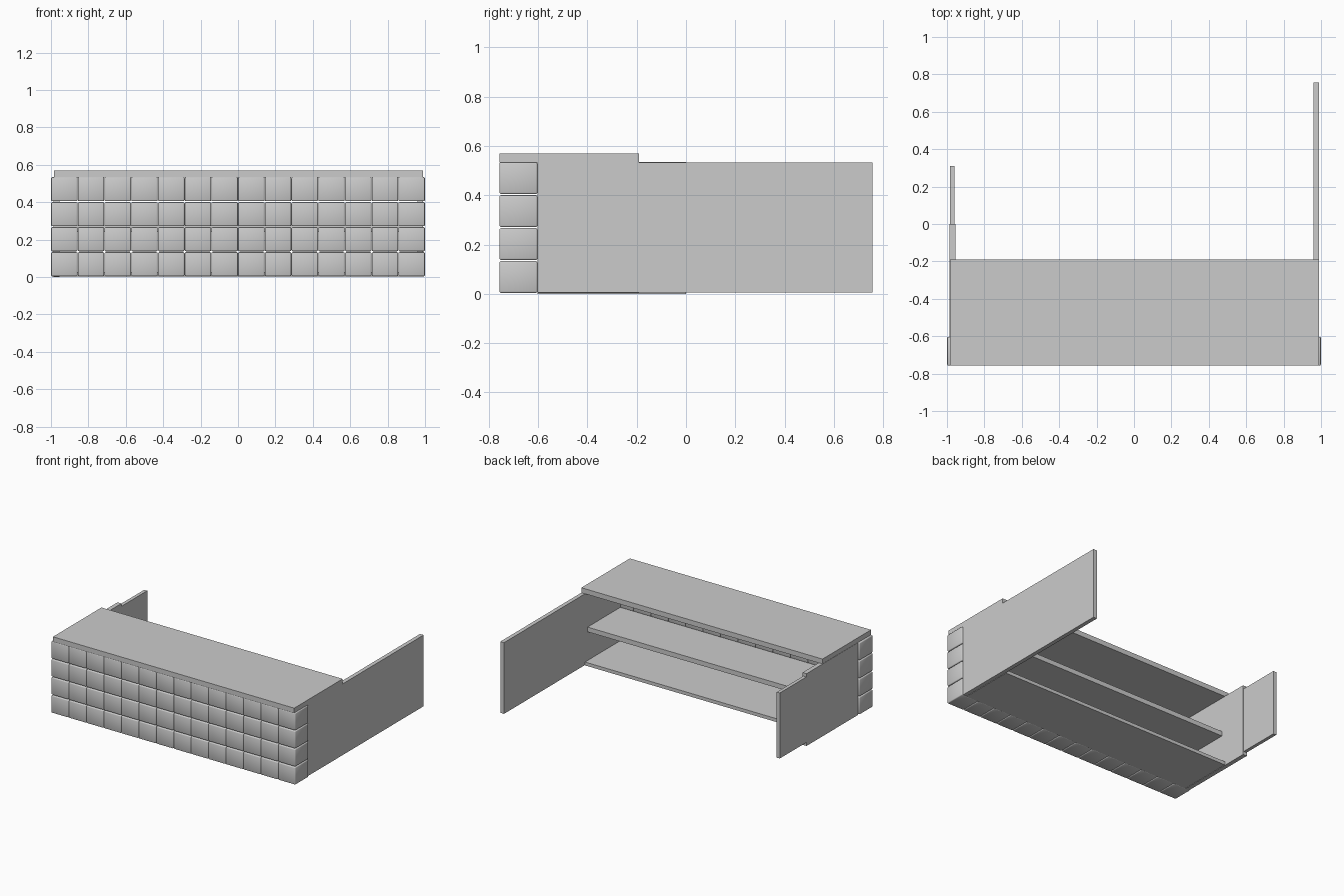
import bpy
import bmesh

if "Cube" in bpy.data.objects:
    bpy.data.objects.remove(bpy.data.objects["Cube"])


def box(name, x, y, z, bevel=0.0):
    """Box from (min, max) ranges, optionally with rounded smooth edges."""
    bm = bmesh.new()
    bmesh.ops.create_cube(bm, size=1)
    for v in bm.verts:
        for i, (lo, hi) in enumerate((x, y, z)):
            v.co[i] = lo if v.co[i] < 0 else hi
    if bevel:
        bmesh.ops.bevel(bm, geom=bm.edges[:], offset=bevel, segments=2,
                        profile=0.5, affect='EDGES')
        for f in bm.faces:
            f.smooth = True
    mesh = bpy.data.meshes.new(name)
    bm.to_mesh(mesh)
    bm.free()
    obj = bpy.data.objects.new(name, mesh)
    bpy.context.collection.objects.link(obj)
    return obj


# Front cladding: 14 x 4 padded tiles
COLS, ROWS = 14, 4
tile_w, tile_h = 2.0 / COLS, 0.535 / ROWS
gap = 0.001
for c in range(COLS):
    for r in range(ROWS):
        x0 = -1 + c * tile_w
        z0 = r * tile_h
        box(f"front_tile_{r + 1}_{c + 1}",
            (x0 + gap, x0 + tile_w - gap),
            (-0.757, -0.603),
            (z0 + gap + 0.003, z0 + tile_h - gap), bevel=0.006)

# Counter top
box("counter_top", (-0.985, 0.99), (-0.757, -0.19), (0.533, 0.57))

# Long right side panel
box("right_panel", (0.96, 0.99), (-0.603, 0.757), (0.006, 0.533))

# Short left side panel and its thinner, lower extension
box("left_panel", (-0.987, -0.955), (-0.603, 0.0), (0.0, 0.535))
box("left_extension", (-0.985, -0.96), (0.0, 0.31), (0.025, 0.51))

# Shelves inside the counter
box("middle_shelf", (-0.955, 0.96), (-0.603, -0.22), (0.24, 0.275))
box("bottom_shelf", (-0.955, 0.96), (-0.603, -0.19), (0.003, 0.028))
